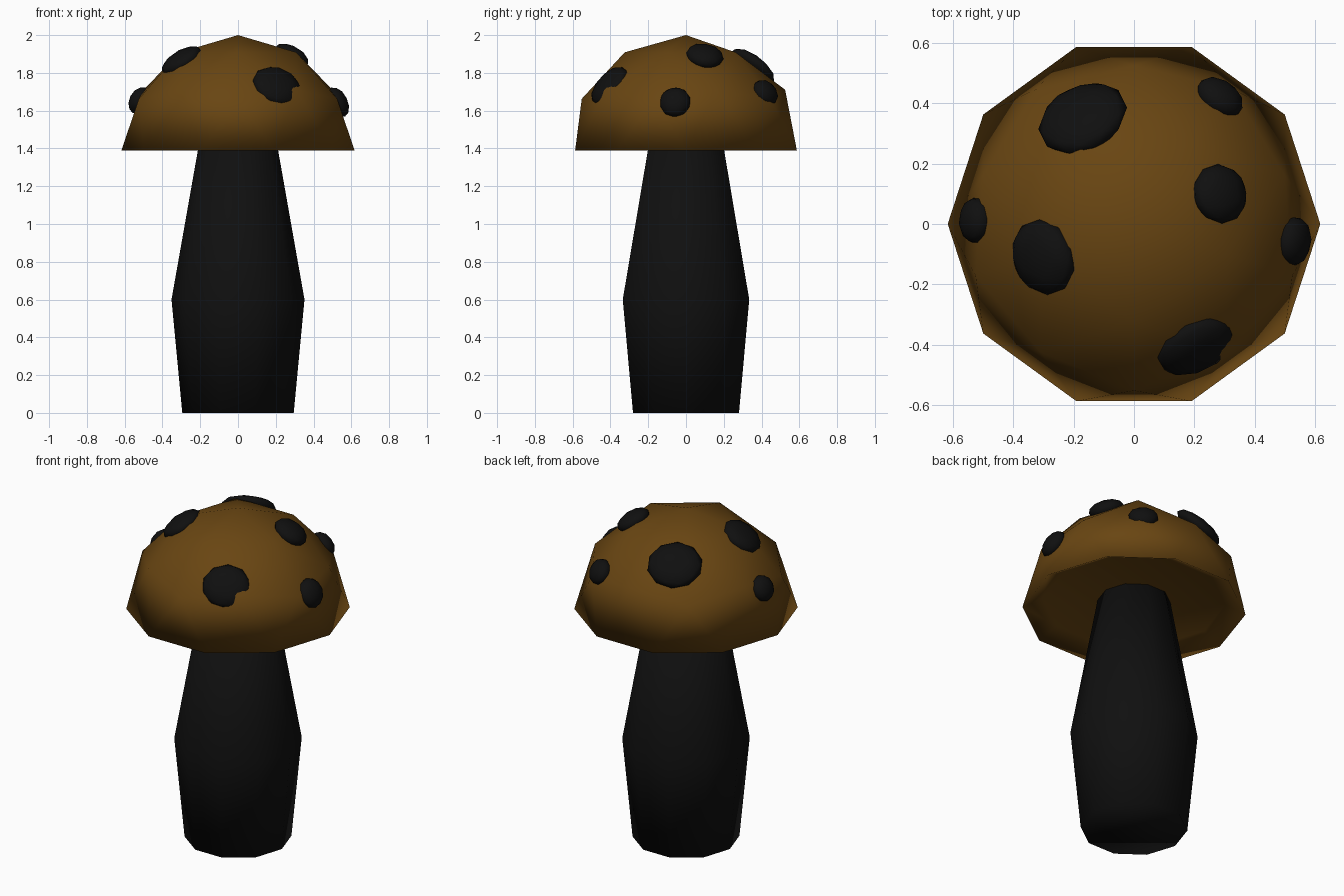
import bpy, bmesh
from math import pi
from mathutils import Matrix, Vector

if "Cube" in bpy.data.objects:
    bpy.data.objects.remove(bpy.data.objects["Cube"])

RIM_Z = 1.39
CAP_CENTRE = Vector((0, 0, RIM_Z))


def material(name, colour):
    mat = bpy.data.materials.new(name)
    mat.use_nodes = True
    mat.diffuse_color = colour
    mat.node_tree.nodes["Principled BSDF"].inputs["Base Color"].default_value = colour
    return mat


def finish(bm, name, mat):
    bmesh.ops.recalc_face_normals(bm, faces=bm.faces)
    for face in bm.faces:
        face.smooth = True
    mesh = bpy.data.meshes.new(name)
    bm.to_mesh(mesh)
    bm.free()
    mesh.materials.append(mat)
    obj = bpy.data.objects.new(name, mesh)
    bpy.context.collection.objects.link(obj)
    return obj


brown = material("cap_brown", (0.14, 0.06, 0.006, 1))
black = material("soft_black", (0.005, 0.005, 0.005, 1))

# Stem: stacked ten-sided rings, widest below the middle
bm = bmesh.new()
rings = []
for radius, z in [(0.295, 0), (0.352, 0.6), (0.2, 1.46)]:
    ring = bmesh.ops.create_circle(bm, segments=10, radius=radius,
                                   matrix=Matrix.Translation((0, 0, z)) @ Matrix.Rotation(pi / 2, 4, "Z"))
    rings.append(ring["verts"])
for low, high in zip(rings, rings[1:]):
    for i in range(10):
        j = (i + 1) % 10
        bm.faces.new((low[i], low[j], high[j], high[i]))
bm.faces.new(rings[0])
bm.faces.new(rings[-1])
finish(bm, "stem", black)

# Cap: upper half of a faceted ball with a shallow recessed underside
bm = bmesh.new()
bmesh.ops.create_icosphere(bm, subdivisions=2, radius=1)
bmesh.ops.delete(bm, geom=[v for v in bm.verts if v.co.z < -0.05], context="VERTS")
bm.transform(Matrix.Translation(CAP_CENTRE) @ Matrix.Rotation(-pi / 2, 4, "Z")
             @ Matrix.Diagonal((0.617, 0.617, 0.61, 1)))
rim = [e for e in bm.edges if e.is_boundary]
lip = bmesh.ops.extrude_edge_only(bm, edges=rim)["geom"]
for v in lip:
    if isinstance(v, bmesh.types.BMVert):
        v.co = Vector((v.co.x * 0.82, v.co.y * 0.82, RIM_Z + 0.06))
inner = [e for e in lip if isinstance(e, bmesh.types.BMEdge) and e.is_boundary]
bmesh.ops.contextual_create(bm, geom=inner)
finish(bm, "cap", brown)

# Spots: flattened balls lying on the cap (offset from cap centre, width, length)
SPOTS = {
    "back_right_spot": ((-0.17, 0.35, 0.44), 0.155, 0.14),
    "back_left_spot": ((0.285, 0.42, 0.305), 0.085, 0.075),
    "upper_left_spot": ((0.285, 0.1, 0.5), 0.1, 0.1),
    "left_spot": ((0.53, -0.058, 0.255), 0.083, 0.085),
    "front_spot": ((0.205, -0.405, 0.34), 0.137, 0.125),
    "front_right_spot": ((-0.3, -0.11, 0.475), 0.128, 0.12),
    "right_spot": ((-0.525, 0.012, 0.265), 0.077, 0.075),
}
for name, (offset, width, length) in SPOTS.items():
    normal = Vector(offset).normalized()
    side = Vector((0, 0, 1)).cross(normal).normalized()
    slope = normal.cross(side)
    frame = Matrix((side, slope, normal)).transposed().to_4x4()
    bm = bmesh.new()
    bmesh.ops.create_icosphere(bm, subdivisions=2, radius=1)
    bm.transform(Matrix.Translation(CAP_CENTRE + Vector(offset)) @ frame
                 @ Matrix.Diagonal((width, length, 0.05, 1)))
    finish(bm, name, black)
